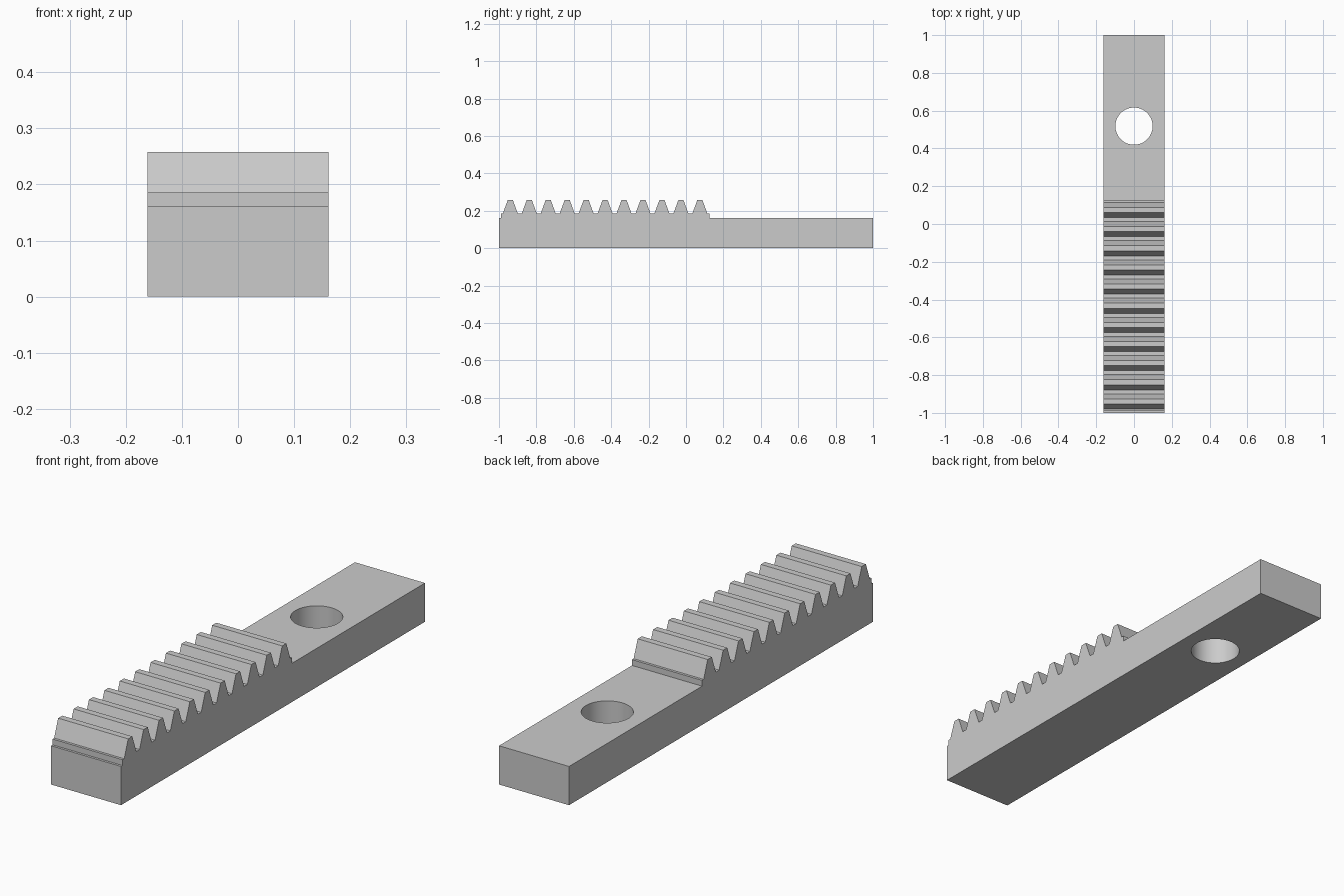
import bpy, bmesh, math

cube = bpy.data.objects.get("Cube")
if cube:
    bpy.data.objects.remove(cube, do_unlink=True)

# Gear proportions, all derived from the module
LENGTH = 2.0
MODULE = LENGTH / 62
PITCH = math.pi * MODULE
TEETH = 11
SLOPE = math.tan(math.radians(20))
HALF_WIDTH = 5 * MODULE
BAR_TOP = 5 * MODULE
TIP_Z = 8 * MODULE
PITCH_Z = 7 * MODULE
ROOT_Z = PITCH_Z - 1.25 * MODULE
TIP_HALF = PITCH / 4 - MODULE * SLOPE
ROOT_HALF = PITCH / 4 + 1.25 * MODULE * SLOPE
START = -0.99
END = START + TEETH * PITCH
HOLE_Y, HOLE_RADIUS = 0.518, 0.0985

steel = bpy.data.materials.new("grey steel")
steel.use_nodes = True
steel.diffuse_color = (0.6, 0.6, 0.6, 1)
steel.node_tree.nodes["Principled BSDF"].inputs["Base Color"].default_value = steel.diffuse_color


def side_profile():
    """Outline of the toothed bar as (y, z), from the front ledge to the back."""
    half = LENGTH / 2
    points = [(-half, 0), (-half, BAR_TOP), (START, BAR_TOP), (START, ROOT_Z)]
    for i in range(TEETH):
        c = START + (i + 0.5) * PITCH
        points += [(c - ROOT_HALF, ROOT_Z), (c - TIP_HALF, TIP_Z),
                   (c + TIP_HALF, TIP_Z), (c + ROOT_HALF, ROOT_Z)]
    return points + [(END, ROOT_Z), (END, BAR_TOP), (half, BAR_TOP), (half, 0)]


def make_object(name, bm):
    bmesh.ops.recalc_face_normals(bm, faces=bm.faces)
    mesh = bpy.data.meshes.new(name)
    bm.to_mesh(mesh)
    bm.free()
    mesh.materials.append(steel)
    obj = bpy.data.objects.new(name, mesh)
    bpy.context.collection.objects.link(obj)
    return obj


# Toothed bar: side profile extruded across the width
bm = bmesh.new()
face = bm.faces.new([bm.verts.new((-HALF_WIDTH, y, z)) for y, z in side_profile()])
extruded = bmesh.ops.extrude_face_region(bm, geom=[face])["geom"]
bmesh.ops.translate(bm, vec=(2 * HALF_WIDTH, 0, 0),
                    verts=[v for v in extruded if isinstance(v, bmesh.types.BMVert)])
rack = make_object("toothed_rack", bm)

# Mounting hole: cylinder cut through the plain end
bm = bmesh.new()
bmesh.ops.create_cone(bm, cap_ends=True, segments=64, radius1=HOLE_RADIUS,
                      radius2=HOLE_RADIUS, depth=1)
bmesh.ops.translate(bm, vec=(0, HOLE_Y, 0), verts=bm.verts)
cutter = make_object("hole_cutter", bm)
cutter.hide_render = True

cut = rack.modifiers.new("mounting hole", 'BOOLEAN')
cut.operation = 'DIFFERENCE'
cut.solver = 'EXACT'
cut.object = cutter
bpy.ops.object.select_all(action='DESELECT')
rack.select_set(True)
bpy.context.view_layer.objects.active = rack
bpy.ops.object.modifier_apply(modifier=cut.name)
bpy.data.objects.remove(cutter, do_unlink=True)

# Round hole wall, crisp edges elsewhere
bpy.ops.object.shade_smooth_by_angle(angle=math.radians(15))
